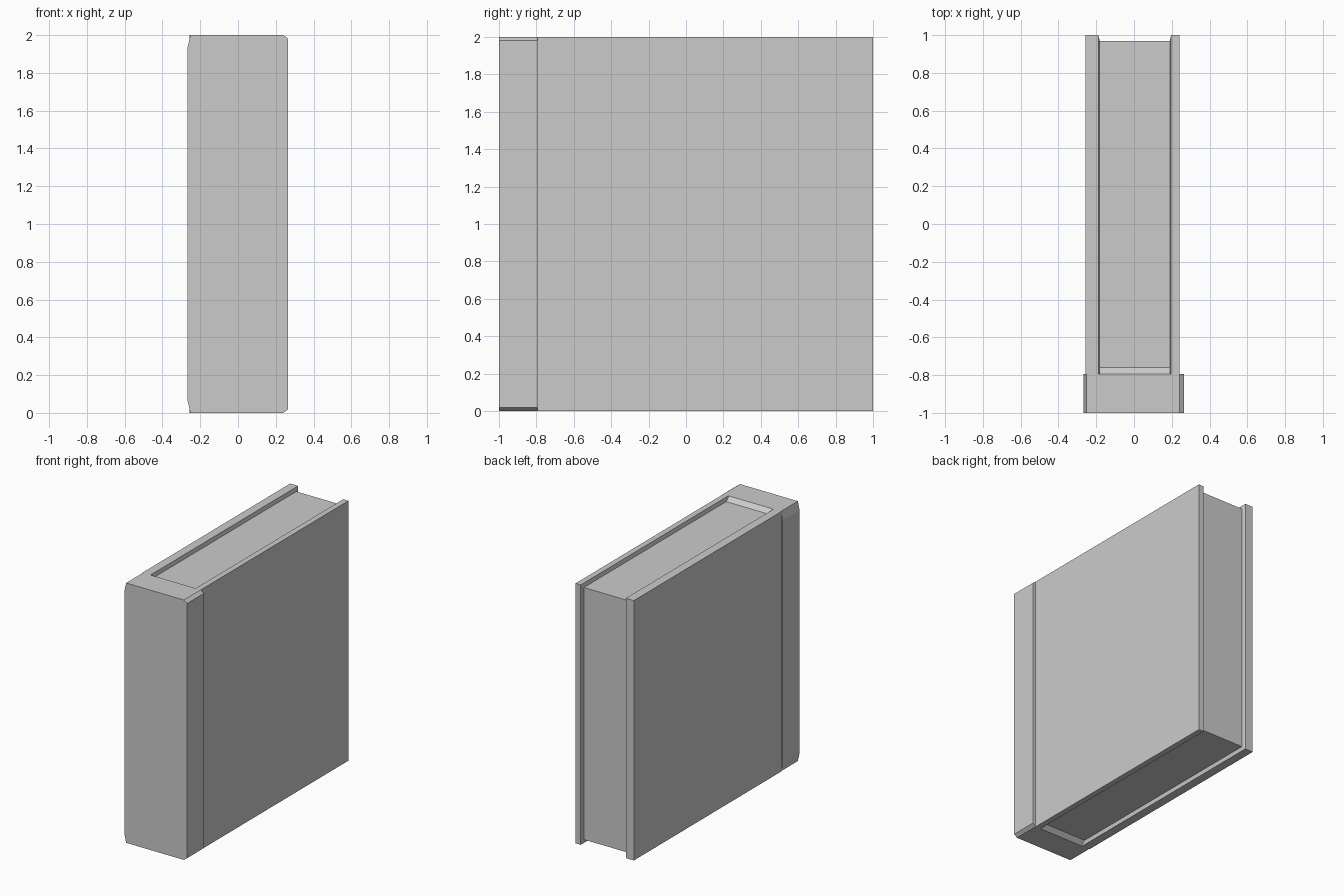
import bpy
import bmesh

cube = bpy.data.objects.get("Cube")
if cube:
    bpy.data.objects.remove(cube, do_unlink=True)

grey = bpy.data.materials.new("light_grey")
grey.use_nodes = True
colour = (0.6, 0.6, 0.6, 1)
grey.diffuse_color = colour
grey.node_tree.nodes["Principled BSDF"].inputs["Base Color"].default_value = colour

HEIGHT = 2.0
INSET = 0.03           # how far the pages sit inside the cover
SPINE_BACK = -0.795
PAGE_LEFT, PAGE_RIGHT = 0.19, -0.182


def loft(name, rings):
    """Join matching rings of points into a closed solid."""
    bm = bmesh.new()
    loops = [[bm.verts.new(p) for p in ring] for ring in rings]
    bm.faces.new(loops[0])
    bm.faces.new(loops[-1])
    for a, b in zip(loops, loops[1:]):
        for i in range(len(a)):
            j = (i + 1) % len(a)
            bm.faces.new((a[i], a[j], b[j], b[i]))
    bmesh.ops.recalc_face_normals(bm, faces=bm.faces)
    mesh = bpy.data.meshes.new(name)
    bm.to_mesh(mesh)
    bm.free()
    mesh.materials.append(grey)
    obj = bpy.data.objects.new(name, mesh)
    bpy.context.collection.objects.link(obj)
    return obj


def side_ring(x, inset):
    """Upright rectangle facing sideways, inset at the free edges."""
    y0, y1 = SPINE_BACK, 1 - inset
    z0, z1 = inset, HEIGHT - inset
    return [(x, y0, z0), (x, y1, z0), (x, y1, z1), (x, y0, z1)]


def back_ring(y, inset):
    """Upright rectangle facing backwards, as wide as the pages."""
    z0, z1 = inset, HEIGHT - inset
    return [(PAGE_RIGHT, y, z0), (PAGE_LEFT, y, z0),
            (PAGE_LEFT, y, z1), (PAGE_RIGHT, y, z1)]


# Cover boards, with a slight bevel on their inner edges
for name, outer, inner, step in (("left_cover", 0.24, PAGE_LEFT, 0.006),
                                 ("right_cover", -0.256, PAGE_RIGHT, -0.006)):
    loft(name, [side_ring(outer, 0), side_ring(inner + step, 0),
                side_ring(inner, INSET)])

# Spine, wider than the boards, with unequal corner chamfers
left_cut, right_cut = 0.02, 0.065
profile = [(-0.252, 0), (0.24, 0), (0.266, left_cut),
           (0.266, HEIGHT - left_cut), (0.24, HEIGHT), (-0.252, HEIGHT),
           (-0.267, HEIGHT - right_cut), (-0.267, right_cut)]
loft("spine", [[(x, y, z) for x, z in profile] for y in (-1, SPINE_BACK)])

# Sloping lip where the spine meets the pages
loft("spine_lip", [back_ring(SPINE_BACK, 0), back_ring(-0.76, INSET)])

# Page block
loft("pages", [back_ring(-0.76, INSET), back_ring(1 - INSET, INSET)])
